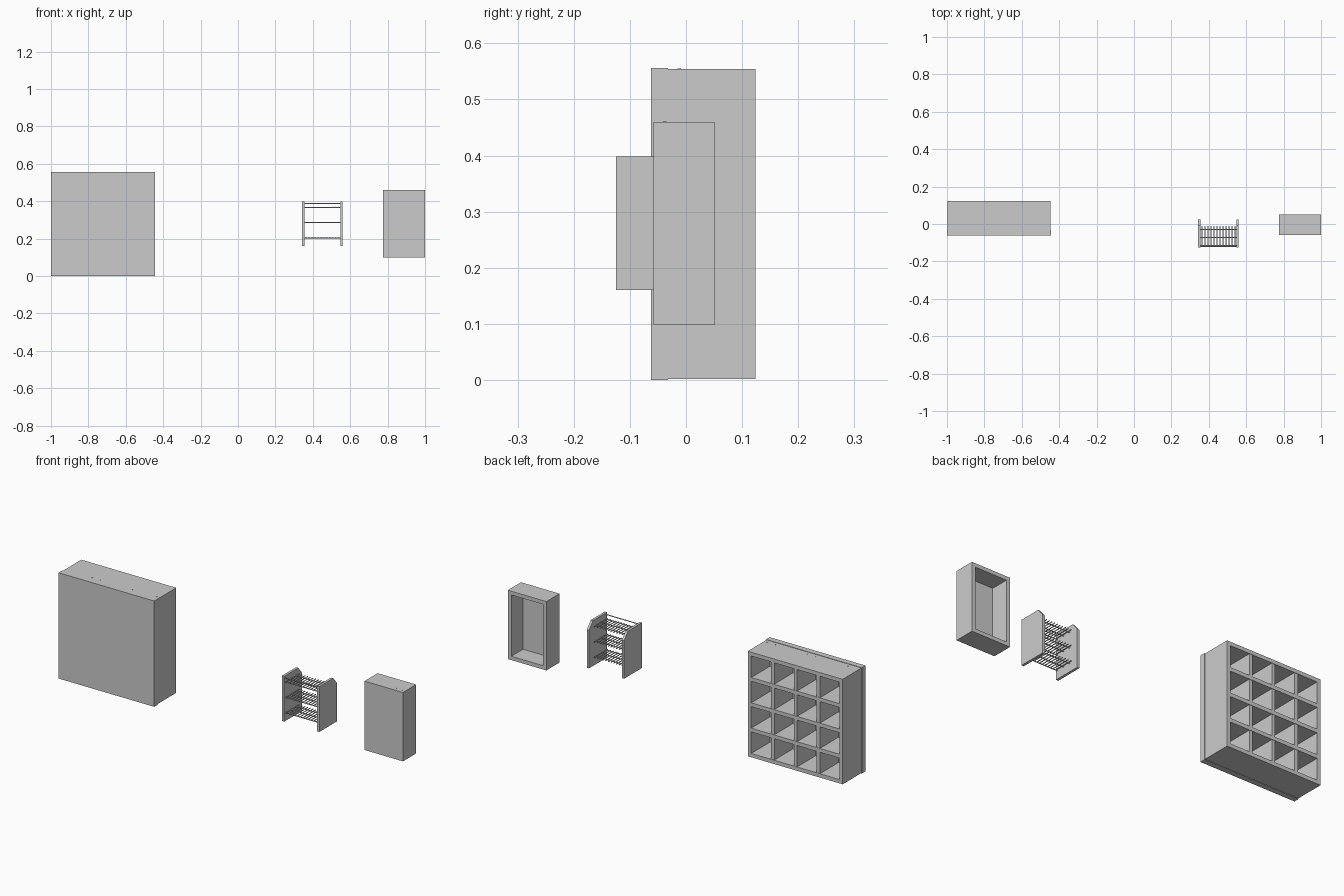
import bpy, bmesh, math
from mathutils import Matrix, Vector

if "Cube" in bpy.data.objects:
    bpy.data.objects.remove(bpy.data.objects["Cube"])

grey = bpy.data.materials.new("plain_grey")
grey.diffuse_color = (0.6, 0.6, 0.6, 1)
grey.use_nodes = True
grey.node_tree.nodes["Principled BSDF"].inputs["Base Color"].default_value = grey.diffuse_color


def finish(name, bm):
    bmesh.ops.recalc_face_normals(bm, faces=bm.faces[:])
    me = bpy.data.meshes.new(name)
    bm.to_mesh(me)
    bm.free()
    me.materials.append(grey)
    ob = bpy.data.objects.new(name, me)
    bpy.context.collection.objects.link(ob)
    return ob


def add_box(bm, x0, x1, y0, y1, z0, z1):
    m = Matrix.Translation(((x0 + x1) / 2, (y0 + y1) / 2, (z0 + z1) / 2))
    m = m @ Matrix.Diagonal((x1 - x0, y1 - y0, z1 - z0, 1))
    bmesh.ops.create_cube(bm, size=1, matrix=m)


def box(name, *b):
    bm = bmesh.new()
    add_box(bm, *b)
    return finish(name, bm)


def add_rod(bm, a, b, r, n=8):
    a, b = Vector(a), Vector(b)
    d = b - a
    m = Matrix.Translation((a + b) / 2) @ d.to_track_quat('Z', 'Y').to_matrix().to_4x4()
    bmesh.ops.create_cone(bm, cap_ends=True, segments=n, radius1=r, radius2=r,
                          depth=d.length, matrix=m)


def screw_row(name, x0, x1, y, z, n):
    bm = bmesh.new()
    for i in range(n):
        x = x0 + (x1 - x0) * i / (n - 1)
        add_rod(bm, (x, y, z - 0.002), (x, y, z + 0.0008), 0.003, 10)
    finish(name, bm)


def open_case(name, x0, x1, y0, y1, z0, z1, t):
    box(name + "_left_side", x0, x0 + t, y0, y1, z0, z1)
    box(name + "_right_side", x1 - t, x1, y0, y1, z0, z1)
    box(name + "_top", x0 + t, x1 - t, y0, y1, z1 - t, z1)
    box(name + "_bottom", x0 + t, x1 - t, y0, y1, z0, z0 + t)


# large cubby bookcase, closed at the front, open at the back
BX0, BX1, BY0, BY1, BH = -1.0, -0.444, -0.062, 0.124, 0.556
box("bookcase_panel", BX0, BX1, BY0, BY0 + 0.03, 0, BH)
e, t = 0.002, 0.02
bx0, bx1, bz0, bz1 = BX0 + e, BX1 - e, e, BH - e
open_case("bookcase", bx0, bx1, BY0 + 0.03, BY1, bz0, bz1, t)
px, pz = (bx1 - bx0 - t) / 4, (bz1 - bz0 - t) / 4
for k in range(1, 4):
    z = bz0 + k * pz
    box(f"bookcase_shelf_{k}", bx0 + t, bx1 - t, BY0 + 0.03, BY1, z, z + t)
    x = bx0 + k * px
    for r in range(4):
        box(f"bookcase_divider_{k}_{r}", x, x + t, BY0 + 0.03, BY1 - 0.002,
            bz0 + r * pz + t, bz0 + (r + 1) * pz)
screw_row("bookcase_screws", BX0 + 0.02, BX1 - 0.02, -0.012, bz1, 12)

# small cabinet, closed at the front, open at the back
CX0, CX1, CY0, CY1, CZ0, CZ1 = 0.776, 1.0, -0.058, 0.051, 0.098, 0.46
open_case("cabinet", CX0, CX1, CY0, CY1, CZ0, CZ1, 0.02)
box("cabinet_panel", CX0 + 0.02, CX1 - 0.02, CY0, CY0 + 0.012, CZ0 + 0.02, CZ1 - 0.02)
screw_row("cabinet_screws", CX0 + 0.015, CX1 - 0.015, -0.038, CZ1, 6)

# wire rack: two side boards with the upper back corner cut off
RX0, RX1, RY0, RY1, RZ0, RZ1, T = 0.343, 0.56, -0.125, 0.024, 0.16, 0.398, 0.013
profile = [(RY0, RZ0), (RY1, RZ0), (RY1, RZ1 - 0.038), (RY1 - 0.032, RZ1), (RY0, RZ1)]
for name, x in (("rack_left_side", RX0), ("rack_right_side", RX1 - T)):
    bm = bmesh.new()
    f = bm.faces.new([bm.verts.new((x, y, z)) for y, z in profile])
    ext = bmesh.ops.extrude_face_region(bm, geom=[f])
    vs = [g for g in ext["geom"] if isinstance(g, bmesh.types.BMVert)]
    bmesh.ops.translate(bm, vec=(T, 0, 0), verts=vs)
    finish(name, bm)

# wire shelves: long rods across with cross wires on top
ix0, ix1 = RX0 + T, RX1 - T
for k, z in enumerate((0.204, 0.285, 0.366)):
    bm = bmesh.new()
    for y in (-0.116, -0.072, -0.03):
        add_rod(bm, (ix0 - 0.003, y, z), (ix1 + 0.003, y, z), 0.0025)
    n = 12
    for i in range(n):
        x = ix0 + (ix1 - ix0) * (i + 0.5) / n
        add_rod(bm, (x, -0.12, z + 0.002), (x, -0.01, z + 0.002), 0.0025)
    finish(f"rack_wire_shelf_{k + 1}", bm)

# top rail at the front of the rack
bm = bmesh.new()
add_rod(bm, (ix0 - 0.003, -0.12, 0.388), (ix1 + 0.003, -0.12, 0.388), 0.0025)
finish("rack_top_rail", bm)
